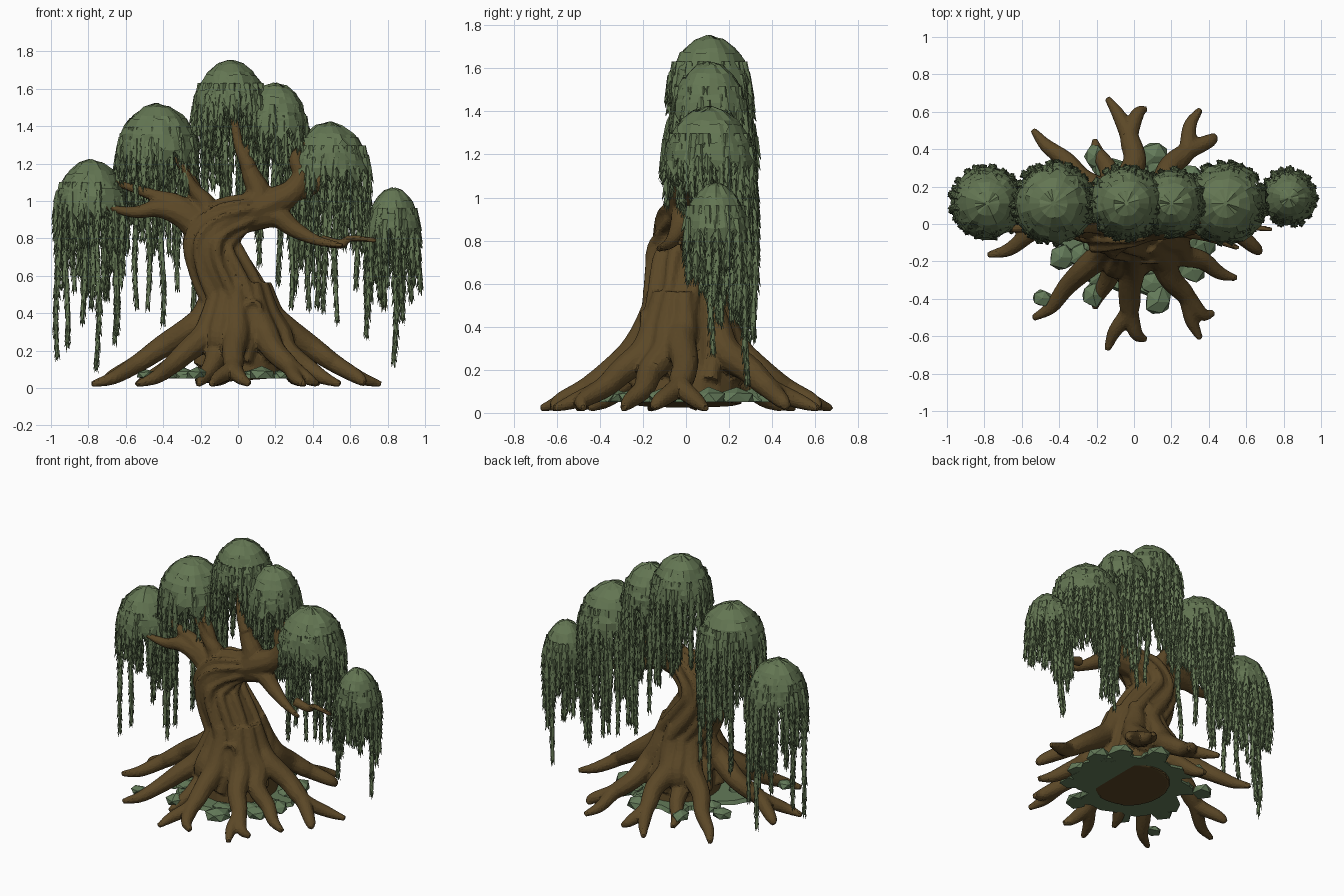
import bpy, bmesh, math, random
from mathutils import Vector

if "Cube" in bpy.data.objects:
    bpy.data.objects.remove(bpy.data.objects["Cube"])

random.seed(11)
R = random.uniform
TAU = math.tau


def material(name, rgb):
    m = bpy.data.materials.new(name)
    m.diffuse_color = (*rgb, 1)
    m.use_nodes = True
    m.node_tree.nodes["Principled BSDF"].inputs["Base Color"].default_value = m.diffuse_color
    return m


BARK = material("brown_bark", (0.105, 0.064, 0.020))
LEAF = material("willow_green", (0.125, 0.180, 0.085))
MOSS = material("moss_green", (0.125, 0.195, 0.100))


def finish(bm, name, mat):
    me = bpy.data.meshes.new(name)
    bm.to_mesh(me)
    bm.free()
    me.materials.append(mat)
    ob = bpy.data.objects.new(name, me)
    bpy.context.collection.objects.link(ob)
    return ob


def polar(deg, r, z=0):
    a = math.radians(deg)
    return Vector((r * math.cos(a), r * math.sin(a), z))


# Smooth path through points with radii, with a frame at each sample
def frames(points, radii, steps=5):
    pts = [Vector((*p, r)) for p, r in zip(points, radii)]
    pts = [pts[0] * 2 - pts[1]] + pts + [pts[-1] * 2 - pts[-2]]
    out = []
    for i in range(1, len(pts) - 2):
        a, b, c, d = pts[i - 1:i + 3]
        for k in range(steps + (i == len(pts) - 3)):
            t = k / steps
            out.append(0.5 * (2 * b + (c - a) * t + (2 * a - 5 * b + 4 * c - d) * t * t
                              + (3 * b - a - 3 * c + d) * t ** 3))
    ref = (out[-1].xyz - out[0].xyz).cross(Vector((0, 0, 1)))
    ref = ref.normalized() if ref.length > 0.02 else Vector((0, 1, 0))
    res = []
    for i, p in enumerate(out):
        tan = (out[min(i + 1, len(out) - 1)].xyz - out[max(i - 1, 0)].xyz).normalized()
        u = (ref - tan * ref.dot(tan)).normalized()
        res.append((p.xyz, max(p.w, 0.013), u, tan.cross(u)))
    return res


def tube(bm, points, radii, sides=10, wide=1.0):
    rings = [[bm.verts.new(p + u * (math.cos(TAU * k / sides) * r * wide)
                           + v * (math.sin(TAU * k / sides) * r)) for k in range(sides)]
             for p, r, u, v in frames(points, radii)]
    for a, b in zip(rings, rings[1:]):
        for k in range(sides):
            j = (k + 1) % sides
            bm.faces.new((a[k], a[j], b[j], b[k]))
    bm.faces.new(rings[0][::-1])
    bm.faces.new(rings[-1])


# Trunk, an S that leans left and then bends right (x, z, radius)
bark = bmesh.new()
trunk = [(.02, .04, .23), (.01, .2, .215), (.02, .35, .18), (-.02, .5, .16), (-.13, .7, .145),
         (-.135, .8, .137), (-.08, .88, .12), (.01, .93, .095), (.1, .97, .07)]
line, girth = [(x, 0, z) for x, z, r in trunk], [r for x, z, r in trunk]
tube(bark, line, girth, 20, 1.14)

# Twisting bark ridges along the trunk
core = frames(line, girth)
for n in range(10):
    a0 = n * TAU / 10 + R(-.15, .15)
    ridge, thick = [], []
    for i in range(3, len(core), 4):
        p, r, u, v = core[i]
        a = a0 + i * 0.035
        ridge.append(p + u * (math.cos(a) * r * 1.1) + v * (math.sin(a) * r * .97))
        thick.append(.2 * r + R(-.006, .006))
    tube(bark, ridge, thick, 8)


# Branches taper evenly; each drifts in depth from the trunk to its end depth y
def branch(radius, y, *path):
    n = len(path) - 1
    tube(bark, [(x, y * (i / n) ** 2, z) for i, (x, z) in enumerate(path)],
         [radius * (1 - i / n) ** 1.1 + .014 for i in range(n + 1)])


branch(.08, -.03, (-.17, .82), (-.29, .92), (-.42, .96), (-.56, .94), (-.72, .97))
branch(.065, .06, (-.18, .86), (-.32, .98), (-.45, 1.03), (-.69, 1.11))
branch(.065, -.04, (-.16, .86), (-.17, .98), (-.24, 1.07), (-.3, 1.2))
branch(.05, .11, (-.18, .9), (-.25, 1.1), (-.42, 1.42))
branch(.08, .02, (.03, .93), (.11, 1.03), (.07, 1.14), (.04, 1.24), (.09, 1.32))
branch(.03, .1, (.06, 1.18), (0, 1.32), (-.04, 1.6))
branch(.085, .03, (.02, .92), (.18, .99), (.29, 1.05), (.34, 1.14), (.31, 1.22), (.35, 1.29), (.42, 1.31))
branch(.035, .08, (.28, 1.04), (.41, 1.07), (.46, 1.22))
branch(.07, -.13, (.04, .91), (.2, .92), (.3, .85), (.42, .79), (.56, .76))
branch(.018, -.03, (.44, .79), (.55, .77), (.6, .8), (.74, .79))


# Roots run down the trunk to a fork point, then out to one or two tips
def root(deg, reach, fork):
    lift = 1.15 if abs(math.cos(math.radians(deg))) > .9 else 1
    wob = R(-5, 5)
    for s in (-1, 1) if fork else (0,):
        end = reach * (.9 if s < 0 else 1)
        tube(bark, [polar(deg, .14, .56), polar(deg, .18, .4), polar(deg + wob, .24, .285 * lift),
                    polar(deg - wob, reach * .5, .195 * lift), polar(deg, reach * .67, .115 * lift),
                    polar(deg + s * fork * .6 + R(-3, 3), reach * .85, .055),
                    polar(deg + s * fork, end, .02)],
             (.04, .065, .072, .062, .05, .037, .017))


root(-3, .77, 10)
root(184, .8, 8)
for side in (1, -1):
    for deg, reach, fork in ((93, .69, 9), (54, .71, 6), (137, .74, 0), (115, .5, 0)):
        root(side * deg, reach, side * fork)
root(-28, .62, 0)

# Knot on the front of the trunk
tube(bark, [Vector((.08, -.2, .42)) + polar(40 * i, .042).xzy for i in range(10)], [.017] * 10, 6)

tree = finish(bark, "trunk_branches_and_roots", BARK)
mod = tree.modifiers.new("blend", 'REMESH')
mod.mode = 'VOXEL'
mod.voxel_size = .011
mod = tree.modifiers.new("soften", 'SMOOTH')
mod.iterations = 2
mod = tree.modifiers.new("facets", 'DECIMATE')
mod.ratio = .3


# Leaf tuft: a small cone whose lower edge is a ring of hanging points
def tuft(bm, p, r, h, n=4):
    a0 = R(0, 360)

    def vert(k, count, rad, dz):
        return bm.verts.new(p + polar(a0 + 360 * k / count, rad, -dz))
    top = [vert(k, n, r * .5, 0) for k in range(n)]
    low = [vert(k, 2 * n, r * .65, h * .5) if k % 2 else vert(k, 2 * n, r, h * R(.85, 1.2))
           for k in range(2 * n)]
    mid = bm.verts.new((p.x, p.y, p.z - h * .5))
    for i in range(n):
        j = (i + 1) % n
        a, b, c = low[2 * i], low[2 * i + 1], low[2 * j]
        for f in ((top[i], a, b), (top[i], b, top[j]), (top[j], b, c), (b, a, mid), (c, b, mid)):
            bm.faces.new(f)


# Overlapping dome layers with a ragged hem
def dome_layer(bm, c, rad, drop, t0, t1, n=22):
    rings = []
    for s in range(4):
        ring = []
        for k in range(n):
            t = t0 + (t1 - t0) * s / 3 + ((.13 if k % 2 else -.13) if s == 3 else 0)
            rr = rad * math.sin(min(t, 1.57)) * R(.98, 1.09)
            ring.append(bm.verts.new(c + polar(360 * k / n, rr, -drop * (1 - math.cos(t)) + R(-.006, .006))))
        rings.append(ring)
    for a, b in zip(rings, rings[1:]):
        for k in range(n):
            j = (k + 1) % n
            bm.faces.new((a[k], b[k], b[j], a[j]))
    if t0 < .2:
        bm.faces.new(rings[0])


# Foliage clumps, short in front and long behind (x, top, radius, longest strand end)
clumps = [(-.785, 1.22, .185, .10), (-.43, 1.52, .21, .33), (-.04, 1.75, .19, .90),
          (.20, 1.63, .17, .56), (.49, 1.42, .21, .35), (.83, 1.07, .14, .12)]
for n, (x, top, rad, lowest) in enumerate(clumps):
    bm = bmesh.new()
    c = Vector((x, .11 if rad > .15 else .14, top))
    drop = .18 + rad * .55
    front, back = top - .38, max(top - .75, .52)
    for t0, t1 in ((.06, .95), (.75, 1.3), (1.1, 1.55)):
        dome_layer(bm, c, rad, drop, t0, t1)
    for frac, share in ((1.0, 125), (.72, 75), (.42, 40)):
        count = int(share * rad)
        for k in range(count):
            deg = 360 * (k + R(-.3, .3)) / count
            behind = (1 + math.sin(math.radians(deg))) / 2
            end = front + (back - front) * behind + R(-.1, .1)
            if behind > .4 and random.random() < .22:
                end = lowest + R(.05, .3)
            if frac == 1 and k == count // 4:
                end = lowest
            t = .95 if frac == 1 else math.asin(frac)
            start = top - drop * (1 - math.cos(t)) - (0 if frac == 1 else .04)
            z, phase = start, R(0, TAU)
            spot = c.copy()
            while z > end + .05:
                f = (start - z) / max(start - end, .1)
                d = min((top - z) / drop, 1)
                rr = rad * (math.sqrt(1 - (1 - d) ** 2) if frac == 1 else frac)
                w = .008 * math.sin(phase + z * 9)
                h = min(R(.075, .11), z - end)
                spot = Vector((x + w, c.y - w, z)) + polar(deg, rr)
                tuft(bm, spot, .034 * (1 - .55 * f), h)
                z -= h * .58
            # pointed end of the strand
            tuft(bm, Vector((spot.x, spot.y, z + .03)), .013, .075, 3)
    finish(bm, f"hanging_foliage_{n + 1}", LEAF)

# Moss bed with a flat, ragged underside
bm = bmesh.new()
rim = [polar(12 * k, R(.3, .45), .05) for k in range(30)]
lower = [bm.verts.new(p) for p in rim]
upper = [bm.verts.new(p * .96 + Vector((0, 0, .027))) for p in rim]
bm.faces.new(lower[::-1])
bm.faces.new(upper)
for k in range(30):
    j = (k + 1) % 30
    bm.faces.new((lower[k], lower[j], upper[j], upper[k]))


# Angular moss lumps between the roots, and small patches on the bark
def lump(p, s, flat, floor):
    for v in bmesh.ops.create_icosphere(bm, subdivisions=1, radius=s)["verts"]:
        v.co = Vector((v.co.x * R(.8, 1.2) + p.x, v.co.y * R(.8, 1.2) + p.y,
                       max(v.co.z * flat * R(.8, 1.1) + p.z, floor)))


for deg in (73, 120, 38, 155, 15):
    for side in (1, -1):
        lump(polar(side * deg, R(.37, .46), .07), R(.06, .085), .6, .05)
        lump(polar(side * deg + R(-6, 6), .33, .07), .07, .6, .05)
lump(polar(219, .63, .07), .055, .6, .05)
for deg in (266, 238, 115, 45, 205):
    lump(polar(deg, .265, R(.2, .27)), .035, .8, 0)
finish(bm, "moss_bed", MOSS)
